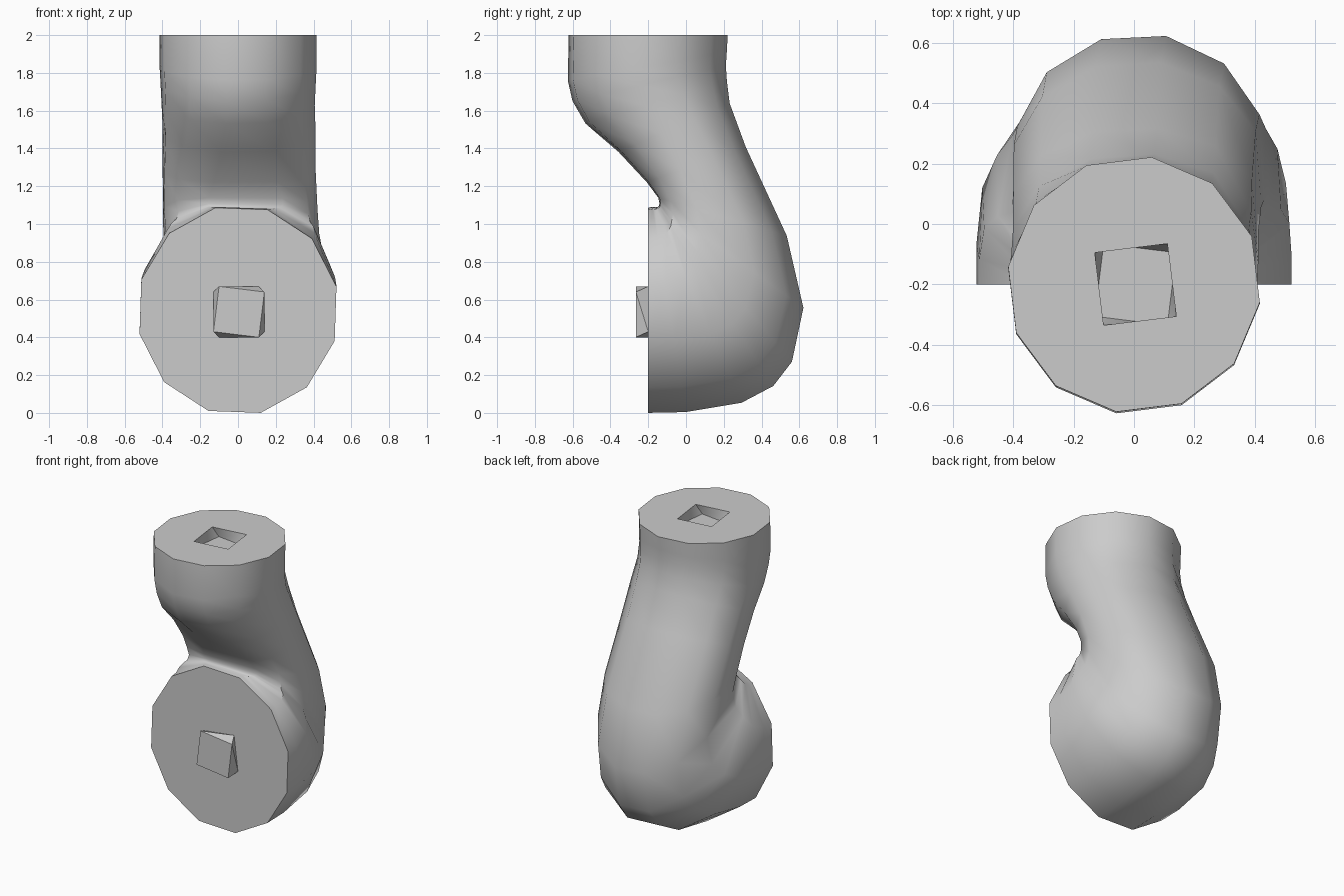
import bpy
import bmesh
from math import sin, cos, radians, copysign
from mathutils import Vector

cube = bpy.data.objects.get("Cube")
if cube:
    bpy.data.objects.remove(cube)

SIDES = 12
X = Vector((1, 0, 0))

# Sections along the bend: inner (y, z), outer (y, z), half width,
# sideways shift, turn in degrees, roundness of the inner half
SECTIONS = [
    ((-.20, 1.10), (-.20, -.014), .535, 0, 13, 1),
    ((-.18, 1.105), (.00, -.01), .535, 0, 13, 1),
    ((-.165, 1.10), (.30, .04), .52, .005, 13, .85),
    ((-.155, 1.10), (.47, .13), .48, .015, 13, .7),
    ((-.15, 1.10), (.57, .26), .435, .02, 13, .6),
    ((-.145, 1.11), (.63, .55), .415, .02, 12, .55),
    ((-.15, 1.14), (.54, .935), .415, .01, 11, .55),
    ((-.21, 1.22), (.32, 1.41), .41, .005, 10, .65),
    ((-.36, 1.38), (.235, 1.64), .41, .005, 9, .8),
    ((-.535, 1.53), (.22, 1.76), .41, 0, 8, .95),
    ((-.605, 1.65), (.215, 1.84), .415, 0, 8, 1),
    ((-.63, 1.76), (.22, 1.91), .42, 0, 8, 1),
    ((-.625, 2.00), (.225, 2.00), .42, 0, 8, 1),
]

bm = bmesh.new()


def add_ring(inner, outer, half_width, shift, turn, roundness):
    a, b = Vector((0, *inner)), Vector((0, *outer))
    mid, arm = (a + b) / 2 + X * shift, (b - a) / 2
    ring = []
    for k in range(SIDES):
        t = radians(turn + 360 * k / SIDES)
        c, s = cos(t), sin(t)
        if c < 0:
            c = -abs(c) ** roundness
            s = copysign(abs(s) ** roundness, s)
        ring.append(bm.verts.new(mid + arm * c + X * half_width * s))
    return ring


def add_square(centre, up, first):
    angles = [radians(first + 90 * k) for k in range(4)]
    return [bm.verts.new(centre + (up * cos(t) + X * sin(t)) * .171) for t in angles]


def add_end(ring, centre, up, offset, first, twist):
    """Flat end cap around a twisted square peg or socket."""
    base = add_square(centre, up, first)
    tip = add_square(centre + offset, up, first + twist)
    for i in range(4):
        j = (i + 1) % 4
        rim = [ring[(3 * i + 1 + k) % SIDES] for k in range(4)]
        bm.faces.new([base[j], base[i]] + rim)
        if twist < 0:
            bm.faces.new((base[i], base[j], tip[j]))
            bm.faces.new((base[i], tip[j], tip[i]))
        else:
            bm.faces.new((base[i], base[j], tip[i]))
            bm.faces.new((base[j], tip[j], tip[i]))
    bm.faces.new(tip)


# Bent tube
rings = [add_ring(*s) for s in SECTIONS]
for low, high in zip(rings, rings[1:]):
    for k in range(SIDES):
        n = (k + 1) % SIDES
        bm.faces.new((low[k], low[n], high[n], high[k]))

# Peg on the front end, socket in the top end
add_end(rings[0], Vector((.005, -.2, .535)), Vector((0, 0, -1)),
        Vector((0, -.065, 0)), 52, -14)
add_end(rings[-1], Vector((.005, -.2, 2)), Vector((0, 1, 0)),
        Vector((0, 0, -.07)), 38, 14)
bmesh.ops.recalc_face_normals(bm, faces=bm.faces)

mesh = bpy.data.meshes.new("bent_limb")
bm.to_mesh(mesh)
bm.free()
limb = bpy.data.objects.new("bent_limb", mesh)
bpy.context.collection.objects.link(limb)

# Plain grey
grey = bpy.data.materials.new("light_grey")
grey.use_nodes = True
colour = (.6, .6, .6, 1)
grey.diffuse_color = colour
grey.node_tree.nodes["Principled BSDF"].inputs["Base Color"].default_value = colour
mesh.materials.append(grey)

bpy.ops.object.select_all(action='DESELECT')
limb.select_set(True)
bpy.context.view_layer.objects.active = limb
bpy.ops.object.shade_smooth_by_angle(angle=radians(45))
